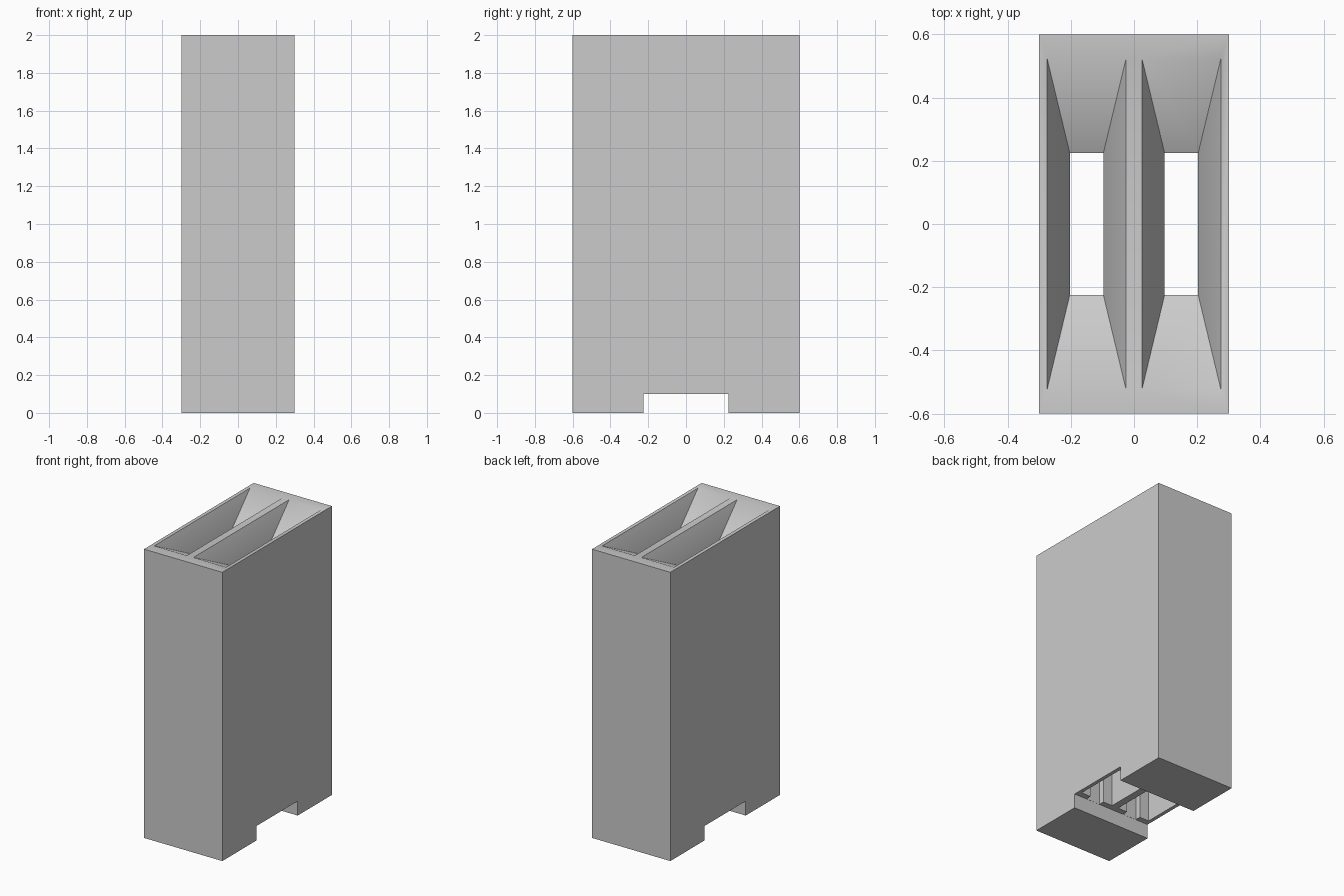
import bpy
import bmesh

cube = bpy.data.objects.get("Cube")
if cube:
    bpy.data.objects.remove(cube, do_unlink=True)

grey = bpy.data.materials.new("plain grey")
grey.use_nodes = True
colour = (0.6, 0.6, 0.6, 1)
grey.diffuse_color = colour
grey.node_tree.nodes["Principled BSDF"].inputs["Base Color"].default_value = colour


def loft(name, x, rings):
    """Closed solid through stacked rectangles: (half width, half depth, height)."""
    bm = bmesh.new()
    loops = [[bm.verts.new((x + sx * w, sy * d, z))
              for sx, sy in ((-1, -1), (1, -1), (1, 1), (-1, 1))]
             for w, d, z in rings]
    bm.faces.new(loops[0])
    bm.faces.new(loops[-1])
    for low, high in zip(loops, loops[1:]):
        for i in range(4):
            j = (i + 1) % 4
            bm.faces.new((low[i], low[j], high[j], high[i]))
    bmesh.ops.recalc_face_normals(bm, faces=bm.faces)
    mesh = bpy.data.meshes.new(name)
    bm.to_mesh(mesh)
    bm.free()
    mesh.materials.append(grey)
    obj = bpy.data.objects.new(name, mesh)
    bpy.context.collection.objects.link(obj)
    return obj


def cut(target, cutter):
    """Subtract the cutter for good and discard it."""
    cutter.hide_render = True
    mod = target.modifiers.new("cut", "BOOLEAN")
    mod.operation = "DIFFERENCE"
    mod.solver = "EXACT"
    mod.object = cutter
    bpy.context.view_layer.objects.active = target
    bpy.ops.object.modifier_apply(modifier=mod.name)
    bpy.data.objects.remove(cutter, do_unlink=True)


# Solid block
body = loft("hopper_block", 0, [(0.3, 0.6, 0), (0.3, 0.6, 2)])

# Notch across the underside
cut(body, loft("notch_cutter", 0, [(0.4, 0.225, -0.1), (0.4, 0.225, 0.1)]))

for x in (-0.15, 0.15):
    # Shallow funnel leading into a narrow shaft
    cut(body, loft("funnel_cutter", x, [(0.053, 0.224, 0.05), (0.053, 0.224, 1.85),
                                        (0.125, 0.524, 2), (0.1346, 0.564, 2.02)]))
    # Wider chamber around the shaft, open to the notch
    cut(body, loft("chamber_cutter", x, [(0.125, 0.185, 0.05), (0.125, 0.185, 1.8)]))

# Smooth the gentle slopes, keep the hard edges
bpy.ops.object.select_all(action="DESELECT")
body.select_set(True)
bpy.context.view_layer.objects.active = body
bpy.ops.object.shade_smooth_by_angle()
